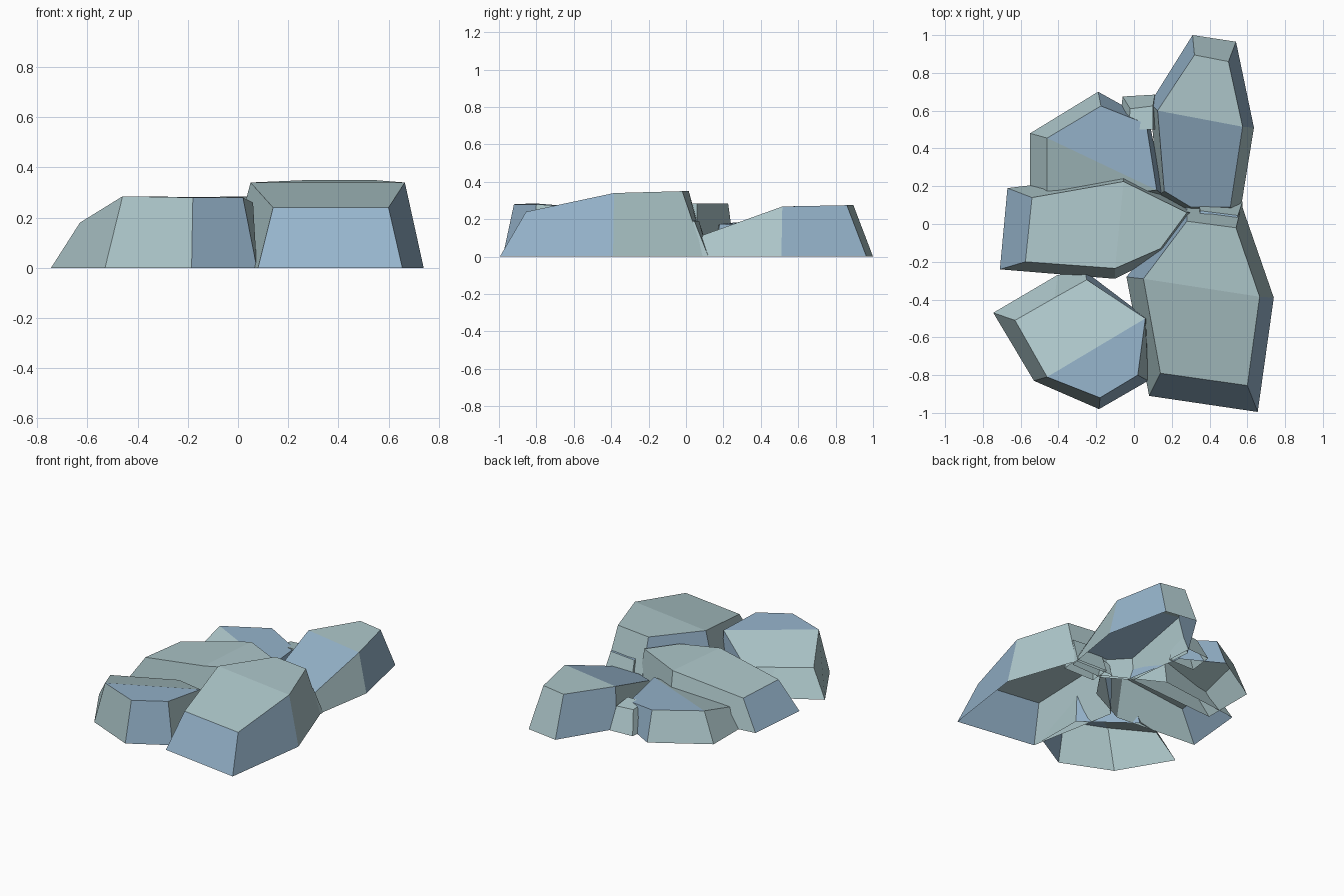
import bpy
import bmesh


def material(name, rgb):
    m = bpy.data.materials.new(name)
    m.diffuse_color = (*rgb, 1)
    return m


# Two stone colours: T = teal grey, B = slate blue
STONE = {"T": (0, material("teal_grey_stone", (0.42, 0.57, 0.59))),
         "B": (1, material("slate_blue_stone", (0.30, 0.45, 0.59)))}


def rock(name, base, top, walls, caps):
    """Open-bottomed faceted boulder: base ring on the ground, sloped top ring.
    walls: one colour letter per side; caps: (letter, top point indices)."""
    bm = bmesh.new()
    lo = [bm.verts.new((x, y, 0)) for x, y in base]
    hi = [bm.verts.new(p) for p in top]
    n = len(lo)
    for i, letter in enumerate(walls):
        j = (i + 1) % n
        bm.faces.new((lo[i], lo[j], hi[j], hi[i])).material_index = STONE[letter][0]
    for letter, ids in caps:
        bm.faces.new([hi[i] for i in ids]).material_index = STONE[letter][0]
    mesh = bpy.data.meshes.new(name)
    bm.to_mesh(mesh)
    bm.free()
    for _, m in STONE.values():
        mesh.materials.append(m)
    bpy.context.collection.objects.link(bpy.data.objects.new(name, mesh))


# Large front right boulder, front half of the top sloping down
rock("front_right_rock",
     [(.08, -.91), (.655, -.995), (.74, -.39), (.57, .10), (.28, .11), (-.04, -.28)],
     [(.14, -.79, .24), (.60, -.855, .24), (.665, -.385, .34),
      (.54, -.02, .35), (.28, .015, .35), (.05, -.29, .34)],
     "BBTTBT", [("T", (0, 1, 2, 5)), ("T", (2, 3, 4, 5))])

# Tall back right boulder, sloping down towards the middle
rock("back_right_rock",
     [(.31, .04), (.56, .05), (.635, .51), (.54, .965), (.31, 1.0), (.085, .64), (.13, .15)],
     [(.30, .09, .115), (.51, .09, .115), (.575, .515, .268), (.50, .86, .275),
      (.32, .895, .275), (.125, .60, .27), (.16, .175, .14)],
     "TTBTBTT", [("B", (0, 1, 2, 5, 6)), ("T", (2, 3, 4, 5))])

# Low back left boulder with a diagonal ridge
rock("back_left_rock",
     [(-.55, .10), (.16, .15), (.08, .55), (-.19, .70), (-.55, .48)],
     [(-.46, .10, .10), (.12, .18, .175), (.065, .53, .155),
      (-.175, .625, .195), (-.46, .455, .20)],
     "TBBTT", [("T", (0, 1, 4)), ("B", (1, 2, 3, 4))])

# Wide middle boulder falling away to the left
rock("middle_left_rock",
     [(-.71, -.24), (-.10, -.29), (.20, -.14), (.33, .06), (-.055, .265), (-.67, .19)],
     [(-.575, -.20, .20), (-.10, -.235, .28), (.14, -.13, .285),
      (.28, .06, .285), (-.055, .225, .285), (-.54, .14, .19)],
     "TTTTTB", [("T", (0, 1, 4, 5)), ("T", (1, 2, 3, 4))])

# Front left boulder with a ridge across the top
rock("front_left_rock",
     [(-.745, -.47), (-.53, -.83), (-.185, -.98), (.075, -.83), (.07, -.50),
      (-.26, -.25), (-.405, -.27)],
     [(-.63, -.51, .18), (-.46, -.81, .285), (-.18, -.92, .28), (.02, -.80, .28),
      (.06, -.50, .26), (-.25, -.295, .165), (-.42, -.39, .171)],
     "TTBTBTT", [("B", (1, 2, 3, 4)), ("T", (4, 5, 6, 0, 1))])

# Two small filler stones wedged in the gaps
rock("small_right_stone",
     [(.33, -.02), (.57, -.02), (.575, .12), (.34, .13)],
     [(.35, 0, .21), (.54, 0, .20), (.55, .045, .19), (.35, .07, .19)],
     "TTTT", [("B", (0, 1, 2, 3))])
rock("small_back_stone",
     [(-.08, .50), (.12, .50), (.11, .685), (-.06, .675)],
     [(-.03, .50, .165), (.10, .50, .165), (.10, .625, .15), (-.02, .61, .15)],
     "TTTT", [("T", (0, 1, 2, 3))])
